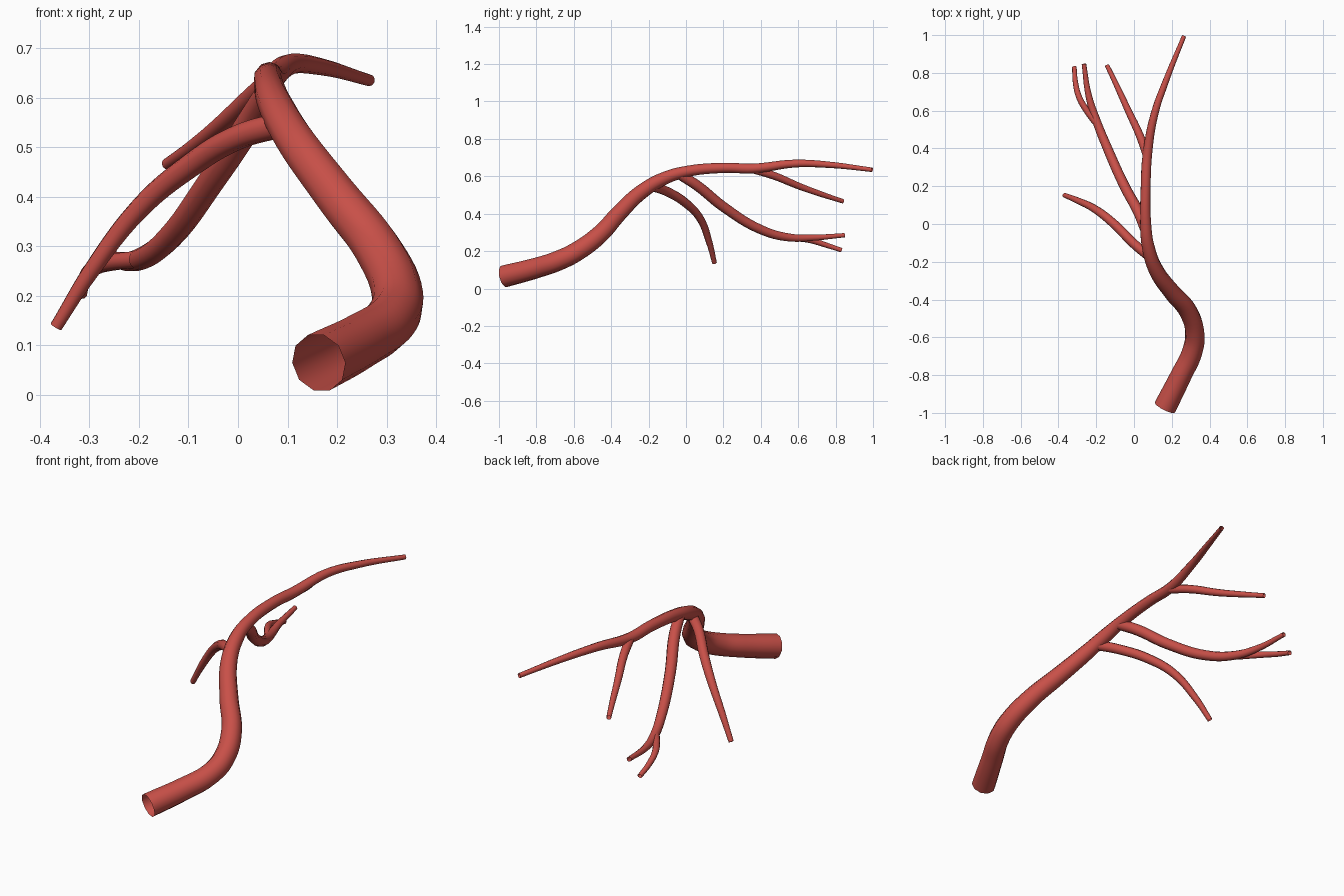
import bpy

cube = bpy.data.objects.get("Cube")
if cube:
    bpy.data.objects.remove(cube)

# One red for the whole vessel tree
red = bpy.data.materials.new("artery_red")
red.use_nodes = True
RED = (0.58, 0.08, 0.065, 1)
red.diffuse_color = RED
red.node_tree.nodes["Principled BSDF"].inputs["Base Color"].default_value = RED


def tube(name, points):
    """Open ten-sided tapering tube through (x, y, z, radius) points."""
    curve = bpy.data.curves.new(name + "_path", "CURVE")
    curve.dimensions = "3D"
    curve.resolution_u = 6
    curve.bevel_depth = 1.0
    curve.bevel_resolution = 3
    curve.use_fill_caps = False
    spline = curve.splines.new("BEZIER")
    spline.bezier_points.add(len(points) - 1)
    spline.radius_interpolation = "CARDINAL"
    for bp, (x, y, z, r) in zip(spline.bezier_points, points):
        bp.co = (x, y, z)
        bp.radius = r
        bp.handle_left_type = bp.handle_right_type = "AUTO"
    path = bpy.data.objects.new(name + "_path", curve)
    bpy.context.collection.objects.link(path)
    depsgraph = bpy.context.evaluated_depsgraph_get()
    mesh = bpy.data.meshes.new_from_object(path.evaluated_get(depsgraph))
    bpy.data.objects.remove(path)
    mesh.name = name
    mesh.materials.clear()
    mesh.materials.append(red)
    mesh.shade_smooth()
    obj = bpy.data.objects.new(name, mesh)
    bpy.context.collection.objects.link(obj)
    return obj


# Main vessel, from the wide open inlet to the far tip
tube("main_vessel", [
    (.163, -.972, .065, .06), (.25, -.8, .11, .056), (.307, -.68, .15, .054),
    (.322, -.58, .2, .052), (.285, -.46, .29, .049), (.2, -.36, .4, .045),
    (.115, -.24, .515, .04), (.075, -.12, .587, .035), (.062, 0, .625, .03),
    (.062, .2, .645, .027), (.07, .36, .642, .026), (.108, .58, .668, .021),
    (.17, .76, .662, .017), (.265, .995, .635, .012)])

# Short branch that arches down
tube("lower_branch", [
    (.085, -.175, .545, .026), (0, -.105, .52, .025), (-.1, -.005, .46, .024),
    (-.2, .075, .375, .021), (-.3, .125, .245, .017), (-.367, .152, .138, .013)])

# Long branch with a fork at its end
tube("middle_branch", [
    (.06, -.03, .607, .027), (.025, .06, .55, .028), (-.05, .2, .437, .027),
    (-.14, .4, .315, .025), (-.2, .55, .273, .022), (-.24, .68, .272, .017),
    (-.265, .848, .285, .012)])
tube("middle_branch_fork", [
    (-.205, .54, .273, .018), (-.25, .6, .268, .017), (-.29, .67, .257, .016),
    (-.31, .75, .232, .014), (-.316, .832, .205, .012)])

# Thin side branch near the far end
tube("upper_branch", [
    (.07, .36, .637, .022), (.03, .47, .603, .021), (-.035, .61, .545, .018),
    (-.09, .73, .502, .015), (-.143, .84, .466, .012)])
